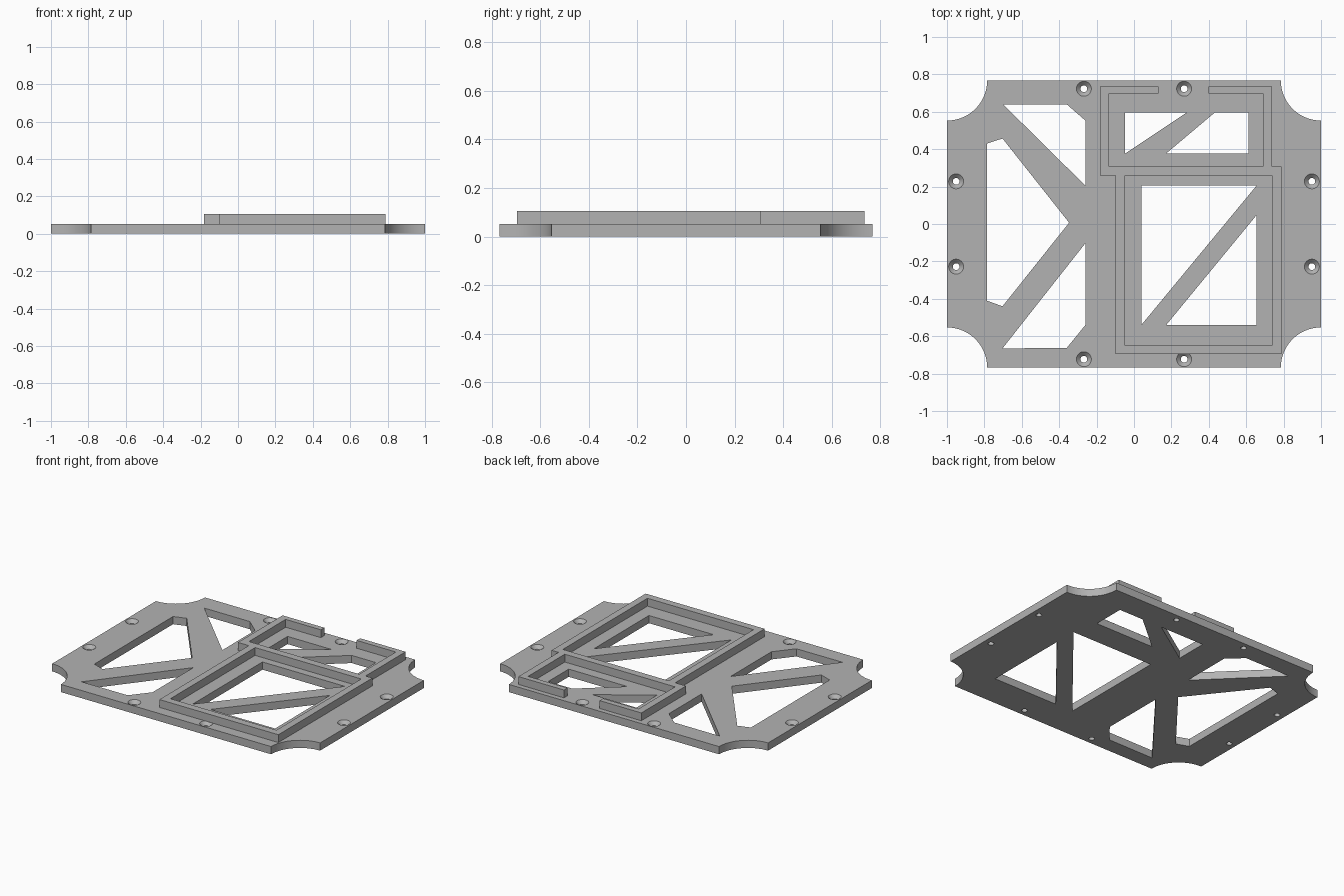
import bpy, bmesh, math
from math import cos, sin, pi

if "Cube" in bpy.data.objects:
    bpy.data.objects.remove(bpy.data.objects["Cube"], do_unlink=True)

PLATE = 0.052   # plate thickness
TOP = 0.105     # top of the raised rim
X, Y, R = 1.0, 0.768, 0.215   # plate half sizes and corner scoop radius

grey = bpy.data.materials.new("plain grey")
grey.use_nodes = True
grey.diffuse_color = (0.45, 0.45, 0.45, 1)
grey.node_tree.nodes["Principled BSDF"].inputs["Base Color"].default_value = (0.45, 0.45, 0.45, 1)


def finish(name, bm):
    bmesh.ops.recalc_face_normals(bm, faces=bm.faces[:])
    mesh = bpy.data.meshes.new(name)
    bm.to_mesh(mesh)
    bm.free()
    obj = bpy.data.objects.new(name, mesh)
    bpy.context.collection.objects.link(obj)
    mesh.materials.append(grey)
    return obj


def slab(name, loops, z0, z1):
    """Extrude an outline with openings into a flat slab."""
    bm = bmesh.new()
    edges = []
    for loop in loops:
        vs = [bm.verts.new((x, y, z0)) for x, y in loop]
        edges += [bm.edges.new((a, b)) for a, b in zip(vs, vs[1:] + vs[:1])]
    bmesh.ops.triangle_fill(bm, edges=edges, use_beauty=True, normal=(0, 0, 1))
    ext = bmesh.ops.extrude_face_region(bm, geom=bm.faces[:], use_keep_orig=True)
    moved = [g for g in ext["geom"] if isinstance(g, bmesh.types.BMVert)]
    bmesh.ops.translate(bm, verts=moved, vec=(0, 0, z1 - z0))
    return finish(name, bm)


def rect(x0, x1, y0, y1):
    return [(x0, y0), (x1, y0), (x1, y1), (x0, y1)]


# Plate outline with a concave scoop at each corner
outline = []
for sx, sy, start in ((1, 1, 1.5 * pi), (-1, 1, 0), (-1, -1, 0.5 * pi), (1, -1, pi)):
    for i in range(25):
        a = start - i / 24 * pi / 2
        outline.append((sx * X + R * cos(a), sy * Y + R * sin(a)))

# Openings, leaving diagonal braces between them
openings = [
    [(-0.70, 0.64), (-0.36, 0.64), (-0.26, 0.553), (-0.26, 0.205)],
    [(-0.786, 0.43), (-0.703, 0.457), (-0.347, 0.007), (-0.703, -0.44), (-0.786, -0.41)],
    [(-0.703, -0.665), (-0.36, -0.663), (-0.26, -0.54), (-0.26, -0.103)],
    [(-0.047, 0.596), (0.282, 0.596), (-0.047, 0.377)],
    [(0.432, 0.596), (0.612, 0.596), (0.612, 0.377), (0.172, 0.377)],
    [(0.039, 0.205), (0.655, 0.205), (0.039, -0.54)],
    [(0.655, 0.047), (0.655, -0.54), (0.172, -0.54)],
]
plate = slab("base_plate", [outline] + openings, 0, PLATE)

# Countersunk screw holes, cut by turned plugs
profile = [(0.018, -0.02), (0.018, PLATE - 0.022), (0.04, PLATE), (0.04, PLATE + 0.02)]
SEG = 32
bm = bmesh.new()
for px, py in ((0.268, 0.723), (0.951, 0.228)):
    for cx, cy in ((px, py), (-px, py), (px, -py), (-px, -py)):
        rings = [[bm.verts.new((cx + r * cos(2 * pi * i / SEG), cy + r * sin(2 * pi * i / SEG), z))
                  for i in range(SEG)] for r, z in profile]
        for lo, hi in zip(rings, rings[1:]):
            for i in range(SEG):
                j = (i + 1) % SEG
                bm.faces.new((lo[i], lo[j], hi[j], hi[i]))
        bm.faces.new(rings[0][::-1])
        bm.faces.new(rings[-1])
plugs = finish("screw_hole_cutter", bm)
plugs.hide_render = True
mod = plate.modifiers.new("screw_holes", "BOOLEAN")
mod.operation = "DIFFERENCE"
mod.solver = "EXACT"
mod.object = plugs
bpy.context.view_layer.objects.active = plate
bpy.ops.object.modifier_apply(modifier=mod.name)
bpy.data.objects.remove(plugs, do_unlink=True)

# Raised rim: a closed large bay joined to a smaller bay with a gap at the back
rim = [
    (-0.10, -0.695), (0.788, -0.695), (0.788, 0.307), (0.737, 0.307), (0.737, 0.735),
    (0.397, 0.735), (0.397, 0.698), (0.69, 0.698), (0.69, 0.307), (-0.133, 0.307),
    (-0.133, 0.698), (0.13, 0.698), (0.13, 0.735), (-0.181, 0.735), (-0.181, 0.258),
    (-0.10, 0.258),
]
slab("raised_rim", [rim, rect(-0.052, 0.74, -0.646, 0.257)], PLATE, TOP)

# Smooth the scoops and holes, keep the edges sharp
bpy.ops.object.select_all(action="DESELECT")
plate.select_set(True)
bpy.context.view_layer.objects.active = plate
bpy.ops.object.shade_smooth_by_angle(angle=math.radians(25))
